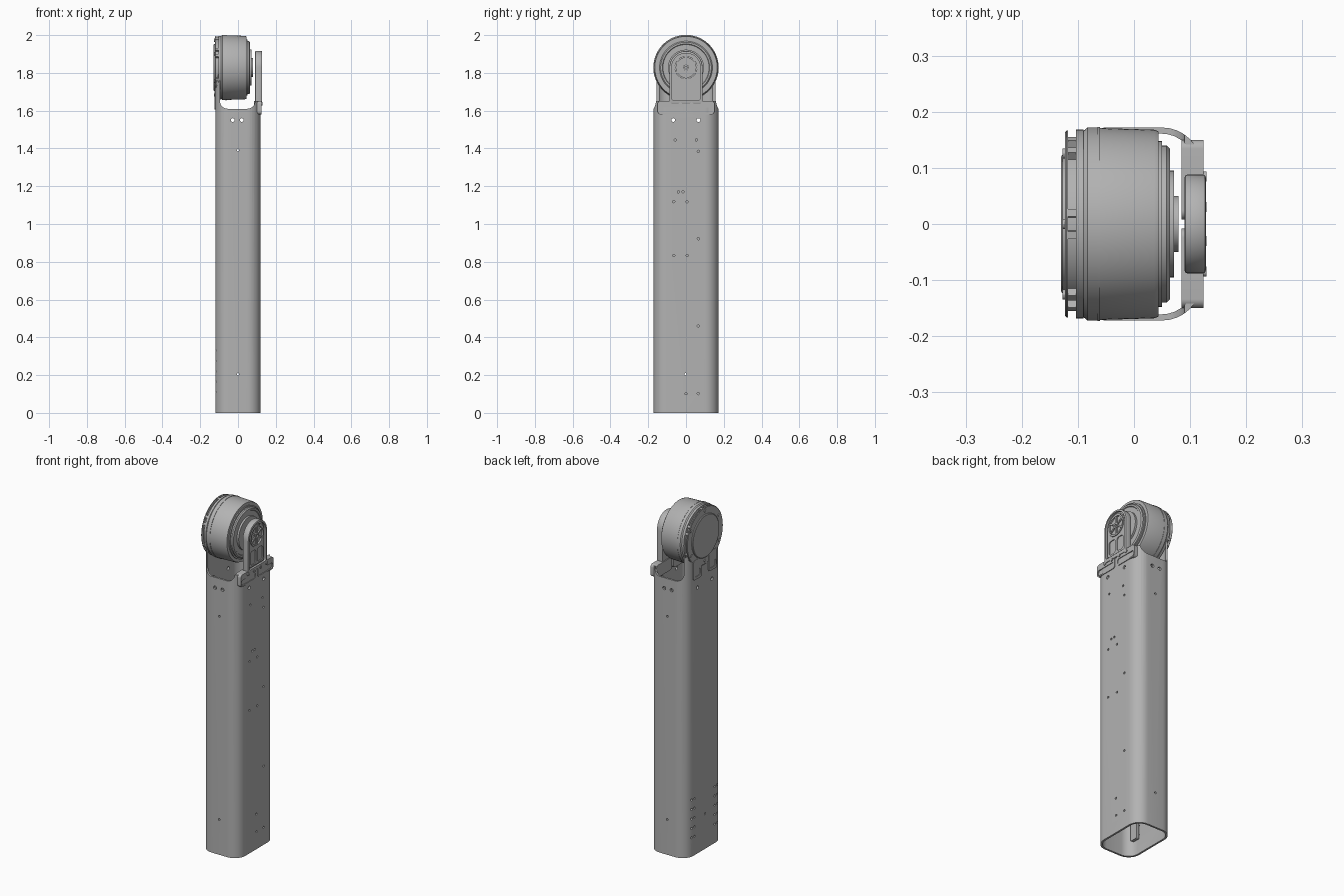
import bpy
import bmesh
from math import sin, cos, pi, radians
from mathutils import Matrix, Vector

cube = bpy.data.objects.get("Cube")
if cube:
    bpy.data.objects.remove(cube, do_unlink=True)

grey = bpy.data.materials.new("plain grey metal")
grey.use_nodes = True
GREY = (0.45, 0.45, 0.45, 1)
grey.diffuse_color = GREY
grey.node_tree.nodes["Principled BSDF"].inputs["Base Color"].default_value = GREY

HUB = 1.828      # height of the joint axis
WALL = 0.011
X, Y, Z = 0.12, 0.172, 1.95


def finish(bm, name):
    bmesh.ops.recalc_face_normals(bm, faces=bm.faces)
    mesh = bpy.data.meshes.new(name)
    bm.to_mesh(mesh)
    bm.free()
    mesh.materials.append(grey)
    ob = bpy.data.objects.new(name, mesh)
    bpy.context.collection.objects.link(ob)
    return ob


def smooth(ob):
    bpy.ops.object.select_all(action='DESELECT')
    ob.select_set(True)
    bpy.context.view_layer.objects.active = ob
    bpy.ops.object.shade_smooth_by_angle(angle=radians(30))
    return ob


def cut(ob, cutter):
    mod = ob.modifiers.new("cut", 'BOOLEAN')
    mod.operation, mod.solver, mod.object = 'DIFFERENCE', 'EXACT', cutter
    bpy.context.view_layer.objects.active = ob
    bpy.ops.object.modifier_apply(modifier=mod.name)
    bpy.data.objects.remove(cutter, do_unlink=True)


def add_prism(bm, outline, axis, lo, hi):
    """Extrude a 2D outline along an axis between lo and hi."""
    place = {'X': lambda a, b, t: (t, a, b),
             'Y': lambda a, b, t: (a, t, b),
             'Z': lambda a, b, t: (a, b, t)}[axis]
    low = [bm.verts.new(place(a, b, lo)) for a, b in outline]
    high = [bm.verts.new(place(a, b, hi)) for a, b in outline]
    n = len(outline)
    bm.faces.new(low)
    bm.faces.new(high)
    for i in range(n):
        j = (i + 1) % n
        bm.faces.new((low[i], low[j], high[j], high[i]))


def prism(name, outline, axis, lo, hi, bevel=0):
    bm = bmesh.new()
    add_prism(bm, outline, axis, lo, hi)
    ob = finish(bm, name)
    if bevel:
        mod = ob.modifiers.new("bevel", 'BEVEL')
        mod.width, mod.segments, mod.limit_method = bevel, 2, 'ANGLE'
        mod.angle_limit = radians(50)
    return ob


def arc(cx, cy, r, a0, a1, n=8):
    steps = [radians(a0 + (a1 - a0) * i / n) for i in range(n + 1)]
    return [(cx + r * cos(t), cy + r * sin(t)) for t in steps]


def rounded(a0, a1, b0, b1, r):
    return (arc(a1 - r, b1 - r, r, 0, 90) + arc(a0 + r, b1 - r, r, 90, 180)
            + arc(a0 + r, b0 + r, r, 180, 270) + arc(a1 - r, b0 + r, r, 270, 360))


def circle(a, b, r, n=16):
    return arc(a, b, r, 0, 360 - 360 / n, n - 1)


def lathe(name, profile, n=96):
    """Turn (x, radius) points about the joint axis."""
    bm = bmesh.new()
    verts = [bm.verts.new((x, r, HUB)) for x, r in profile]
    edges = [bm.edges.new(p) for p in zip(verts, verts[1:])]
    bmesh.ops.spin(bm, geom=verts + edges, cent=(0, 0, HUB), axis=(1, 0, 0),
                   angle=2 * pi, steps=n, use_merge=True)
    bmesh.ops.remove_doubles(bm, verts=bm.verts, dist=0.0001)
    return smooth(finish(bm, name))


# Hollow arm tube with rounded corners
tube = prism("arm_tube", rounded(-X, X, -Y, Y, 0.07), 'Z', 0, Z)
cut(tube, prism("bore", rounded(-X + WALL, X - WALL, -Y + WALL, Y - WALL, 0.06),
                'Z', -0.1, Z + 0.1))
# Saddle opening at the top, then the two uneven cheeks
saddle = (arc(-0.055, 1.65, 0.04, 180, 270) + arc(0.05, 1.65, 0.04, 270, 360)
          + [(0.09, 2.1), (-0.095, 2.1)])
cut(tube, prism("saddle", saddle, 'Y', -0.3, 0.3))
cut(tube, prism("low_cheek", rounded(-0.3, 0.3, 1.65, 2.1, 0.02), 'X', 0.05, 0.2))
cut(tube, prism("high_cheek", rounded(-0.3, 0.3, 1.81, 2.1, 0.02), 'X', -0.2, -0.05))

# Screw holes: (position across the face, height, radius)
both_y = [(-0.028, 1.55, 0.01), (0.02, 1.55, 0.01), (0, 1.39, 0.006), (0, 0.205, 0.006)]
both_x = [(-0.068, 1.55, 0.01), (0.066, 1.55, 0.01), (-0.003, 0.205, 0.006)]
plus_x = [(-0.057, 1.445), (0.055, 1.445), (0.065, 1.385), (-0.04, 1.17), (-0.016, 1.17),
          (-0.065, 1.118), (0.006, 1.118), (0.065, 0.922), (-0.065, 0.833),
          (0.006, 0.833), (0.065, 0.46), (0, 0.102), (0.065, 0.102)]
bm = bmesh.new()
for a, z, r in both_y:
    for side in (-1, 1):
        add_prism(bm, circle(a, z, r), 'Y', side * 0.15, side * 0.2)
for a, z, r in both_x + [(a, z, 0.006) for a, z in plus_x]:
    add_prism(bm, circle(a, z, r), 'X', 0.1, 0.14)
for a, z, r in both_x:
    add_prism(bm, circle(a, z, r), 'X', -0.1, -0.14)
# Paired rows of fixing holes low on the -x face
for side in (-1, 1):
    for row in range(5):
        for off in (-0.012, 0.012):
            add_prism(bm, circle(side * 0.105 + off, 0.11 + row * 0.055, 0.006),
                      'X', -0.1, -0.14)
cut(tube, finish(bm, "hole_cutters"))
smooth(tube)

# Clamp bars inside the lower end
for side, label in ((-1, "front"), (1, "back")):
    mid = side * 0.105
    prism(f"{label}_clamp_bar", rounded(mid - 0.025, mid + 0.025, 0.08, 0.36, 0.008),
          'X', -0.102, -0.085)

# Motor drum with grooves and stepped output face
lathe("motor_drum", [(-0.09, 0), (-0.09, 0.166), (-0.083, 0.172), (-0.065, 0.172),
                     (-0.065, 0.168), (-0.061, 0.168), (-0.061, 0.171), (0.036, 0.168),
                     (0.044, 0.165), (0.044, 0.148), (0.05, 0.148), (0.05, 0.14),
                     (0.058, 0.14), (0.064, 0.134), (0.064, 0.125), (0.06, 0.122),
                     (0.06, 0.095), (0.071, 0.095), (0.071, 0.05), (0.079, 0.05),
                     (0.079, 0.03), (0.074, 0.028), (0.074, 0)])
lathe("drum_band", [(-0.065, 0.16), (-0.065, 0.173), (-0.061, 0.173), (-0.061, 0.16)])

# Mounting flange with a pocketed rim and a flat end cap
lathe("mounting_flange", [(-0.123, 0), (-0.123, 0.163), (-0.12, 0.167), (-0.118, 0.167),
                          (-0.118, 0.15), (-0.103, 0.15), (-0.103, 0.168),
                          (-0.09, 0.168), (-0.09, 0)])
lathe("end_cap", [(-0.115, 0), (-0.115, 0.124), (-0.127, 0.124), (-0.13, 0.12),
                  (-0.13, 0)])
ribs, screws = bmesh.new(), bmesh.new()
for k in range(6):
    for off in (-7, 7):
        a = radians(60 * k + off)
        m = (Matrix.Translation((-0.1105, 0, HUB)) @ Matrix.Rotation(a, 4, 'X')
             @ Matrix.Translation((0, 0, 0.154)) @ Matrix.Diagonal((0.018, 0.014, 0.022, 1)))
        bmesh.ops.create_cube(ribs, size=1, matrix=m)
    a = radians(60 * k + 30)
    add_prism(screws, circle(0.145 * cos(a), HUB + 0.145 * sin(a), 0.009, 12),
              'X', -0.127, -0.12)
finish(ribs, "flange_ribs")
smooth(finish(screws, "flange_screws"))

# Feet holding the flange to the tall cheek
for side, label in ((-1, "front"), (1, "back")):
    lo, hi = sorted((side * 0.033, side * 0.108))
    foot = prism(f"{label}_flange_foot", rounded(lo, hi, 1.605, 1.72, 0.012), 'X', -0.125, -0.112)
    cut(foot, prism("foot_recess", rounded(lo + 0.012, hi - 0.012, 1.62, 1.66, 0.01),
                    'X', -0.14, -0.121))
    smooth(foot)


def arch(half, foot, r):
    return arc(0, HUB, half, 0, 180, 24) + arc(-half + r, foot + r, r, 180, 270) \
        + arc(half - r, foot + r, r, 270, 360)


# Arched bearing support on the other side
support = prism("bearing_support", arch(0.088, 1.635, 0.008), 'X', 0.09, 0.128, 0.005)
bpy.context.view_layer.objects.active = support
bpy.ops.object.modifier_apply(modifier="bevel")
cut(support, prism("arch_recess", arch(0.076, 1.655, 0.012), 'X', 0.116, 0.15))
smooth(support)
smooth(prism("support_panel", arch(0.068, 1.662, 0.012), 'X', 0.11, 0.121))
panel = bpy.data.objects["support_panel"]
for lo, hi in ((-0.056, -0.007), (0.007, 0.056)):
    cut(panel, prism("slot", rounded(lo, hi, 1.672, 1.752, 0.015), 'X', 0.115, 0.15))
cut(panel, prism("round_recess", circle(0, HUB, 0.062, 48), 'X', 0.1155, 0.15))
smooth(panel)

# Spoked bearing wheel
lathe("bearing_rim", [(0.112, 0.052), (0.125, 0.052), (0.125, 0.061), (0.112, 0.061)], 48)
lathe("bearing_hub", [(0.112, 0.016), (0.125, 0.016), (0.125, 0.007), (0.112, 0.007)], 32)
bm = bmesh.new()
for k in range(6):
    m = (Matrix.Translation((0.117, 0, HUB)) @ Matrix.Rotation(radians(60 * k), 4, 'X')
         @ Matrix.Translation((0, 0, 0.034)) @ Matrix.Diagonal((0.012, 0.009, 0.042, 1)))
    bmesh.ops.create_cube(bm, size=1, matrix=m)
finish(bm, "bearing_spokes")

# Raised-edge clamp pads below the support, with screws
for side, label in ((-1, "front"), (1, "back")):
    lo, hi = sorted((side * 0.008, side * 0.15))
    pad = prism(f"{label}_support_pad", rounded(lo, hi, 1.58, 1.652, 0.016), 'X', 0.085, 0.124)
    cut(pad, prism("pad_recess", rounded(lo + 0.007, hi - 0.007, 1.588, 1.618, 0.012),
                   'X', 0.118, 0.15))
    smooth(pad)
    for y in (0.03, 0.085):
        smooth(prism(f"{label}_pad_screw", circle(side * y, 1.636, 0.009), 'X', 0.12, 0.129))
